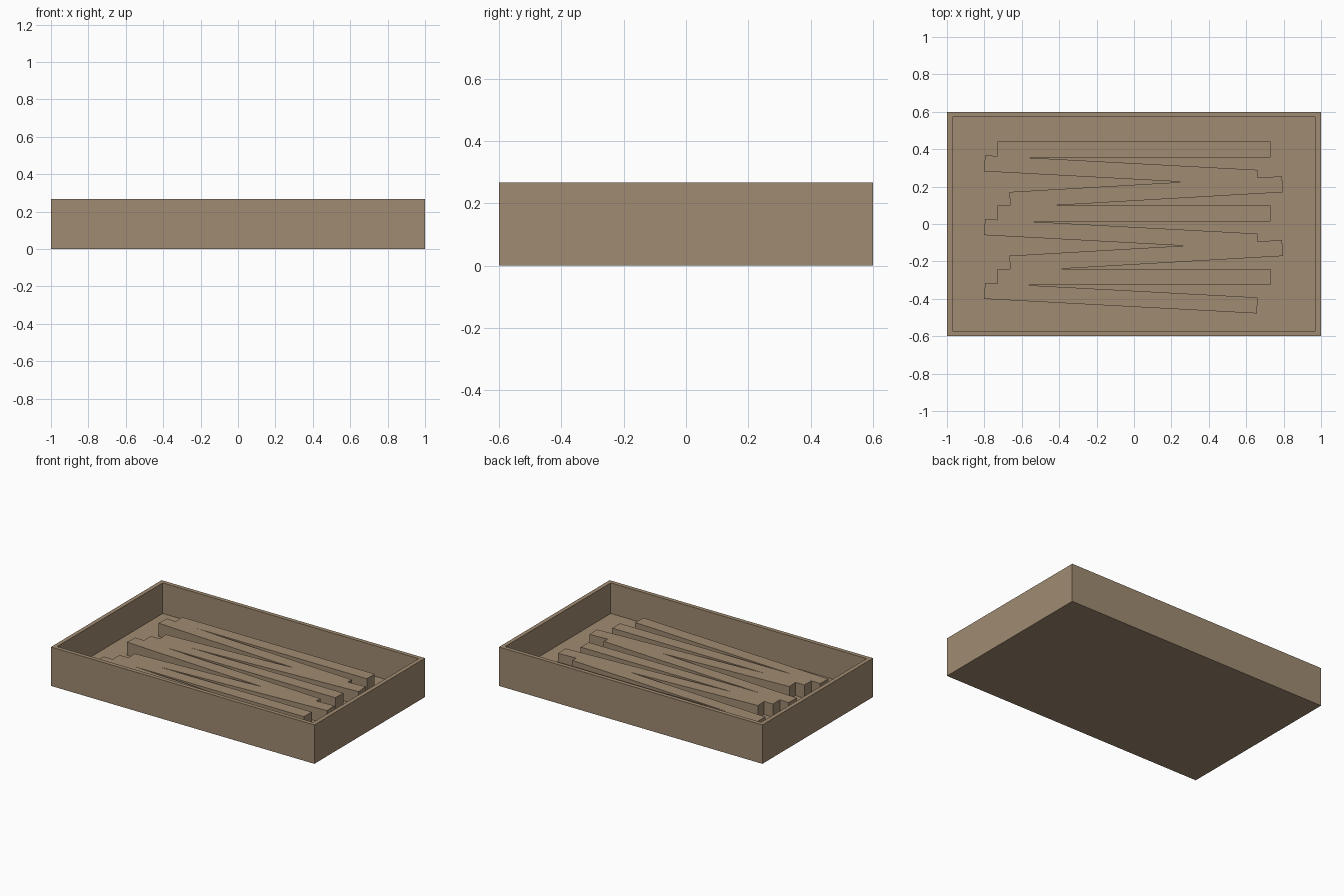
import bpy
import bmesh
from math import radians
from mathutils import Matrix

default = bpy.data.objects.get("Cube")
if default:
    bpy.data.objects.remove(default, do_unlink=True)

LENGTH, WIDTH, HEIGHT = 2.0, 1.2, 0.267
WALL, FLOOR = 0.04, 0.057
BAR_LENGTH, BAR_WIDTH, BAR_TOP = 1.46, 0.0855, 0.147
SINK = 0.01
PITCH = 0.341

# Material
tan = bpy.data.materials.new("warm tan")
tan.use_nodes = True
colour = (0.352, 0.258, 0.165, 1)
tan.diffuse_color = colour
tan.node_tree.nodes["Principled BSDF"].inputs["Base Color"].default_value = colour


def make_object(name, bm):
    mesh = bpy.data.meshes.new(name)
    bm.to_mesh(mesh)
    bm.free()
    mesh.materials.append(tan)
    obj = bpy.data.objects.new(name, mesh)
    bpy.context.collection.objects.link(obj)
    return obj


def box(bm, size, centre, tilt=0.0):
    matrix = (Matrix.Translation(centre) @ Matrix.Rotation(radians(tilt), 4, "Z")
              @ Matrix.Diagonal((*size, 1)))
    bmesh.ops.create_cube(bm, size=1, matrix=matrix)


def make_bar(name, x, y, tilt):
    bm = bmesh.new()
    base = FLOOR - SINK
    box(bm, (BAR_LENGTH, BAR_WIDTH, BAR_TOP - base), (x, y, (BAR_TOP + base) / 2), tilt)
    return make_object(name, bm)


# Open tray: inset the top face of a block and push it down to the floor
bm = bmesh.new()
box(bm, (LENGTH, WIDTH, HEIGHT), (0, 0, HEIGHT / 2))
bm.normal_update()
top = max(bm.faces, key=lambda f: f.calc_center_median().z)
bmesh.ops.inset_region(bm, faces=[top], thickness=WALL)
well = bmesh.ops.extrude_discrete_faces(bm, faces=[top])["faces"][0]
bmesh.ops.translate(bm, verts=well.verts, vec=(0, 0, FLOOR - HEIGHT))
make_object("tray", bm)

# Zigzag ridge: straight, falling and rising bars repeated down the tray
bars = []
for row in range(3):
    y = 0.3975 - row * PITCH
    bars.append(make_bar("straight_bar", 0, y, 0))
    bars.append(make_bar("falling_bar", -0.07, y - 0.112, -3.05))
    if row < 2:
        bars.append(make_bar("rising_bar", 0.065, y - 0.227, 3.3))

# Fuse the bars into one ridge
ridge = bars[0]
ridge.name = "zigzag_ridge"
bpy.context.view_layer.objects.active = ridge
for bar in bars[1:]:
    union = ridge.modifiers.new("union", "BOOLEAN")
    union.operation = "UNION"
    union.solver = "EXACT"
    union.object = bar
    bpy.ops.object.modifier_apply(modifier=union.name)
    bpy.data.objects.remove(bar, do_unlink=True)
